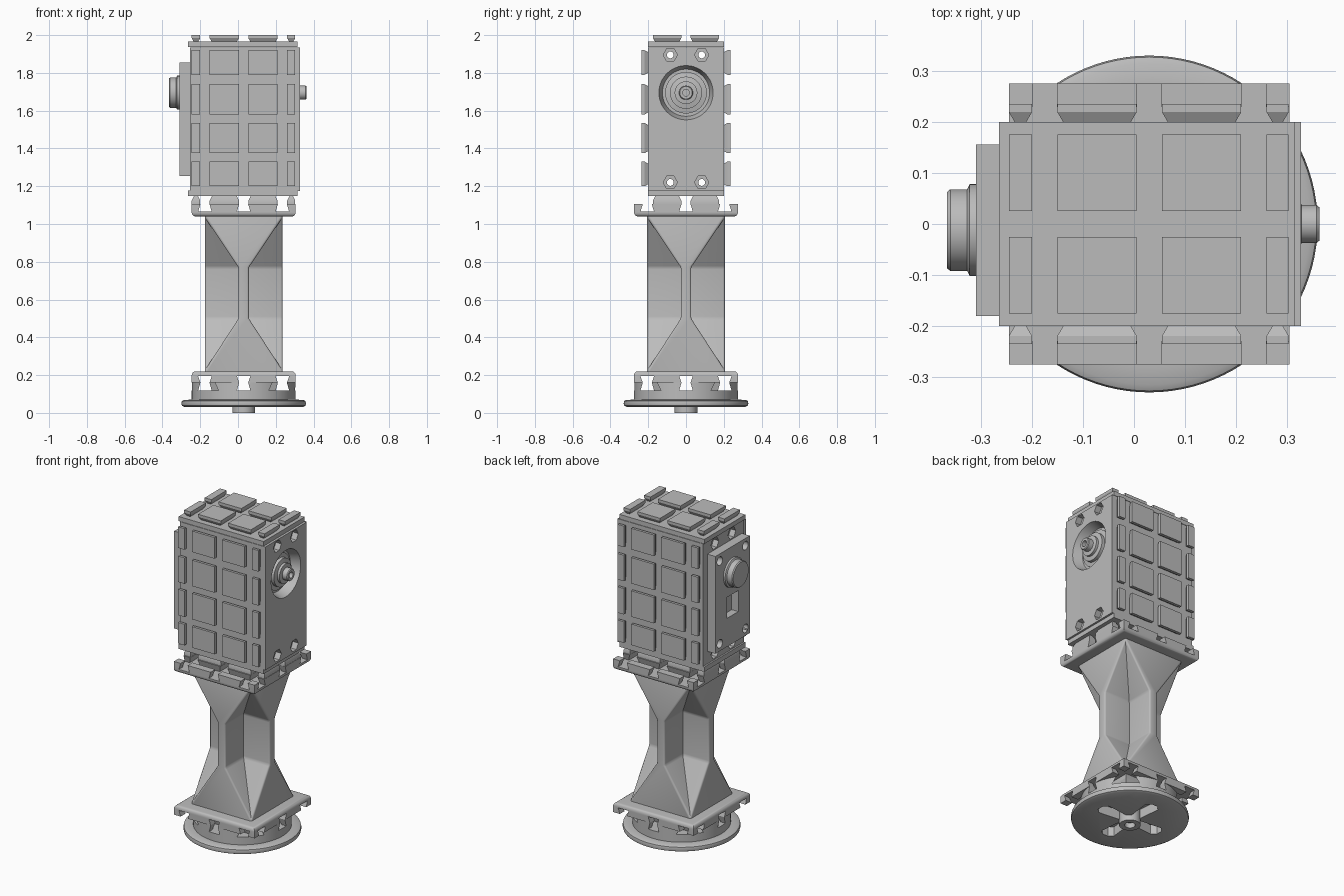
import bpy, bmesh, math

cube = bpy.data.objects.get("Cube")
if cube:
    bpy.data.objects.remove(cube, do_unlink=True)

grey = bpy.data.materials.new("plain grey")
grey.use_nodes = True
colour = (0.5, 0.5, 0.5, 1)
grey.diffuse_color = colour
grey.node_tree.nodes["Principled BSDF"].inputs["Base Color"].default_value = colour

CX = 0.03                      # centre line of the column
PITCH = 0.205                  # spacing of the connector grooves
PLACE = {"x": lambda u, v, w: (w, u, v),
         "y": lambda u, v, w: (u, w, v),
         "z": lambda u, v, w: (u, v, w)}


def finish(name, bm):
    bmesh.ops.recalc_face_normals(bm, faces=bm.faces)
    mesh = bpy.data.meshes.new(name)
    bm.to_mesh(mesh)
    bm.free()
    mesh.materials.append(grey)
    ob = bpy.data.objects.new(name, mesh)
    bpy.context.collection.objects.link(ob)
    return ob


def loft(name, axis, rings, round_at=None, radius=0.02):
    """Skin between outlines given as (position, points) along an axis."""
    bm = bmesh.new()
    loops = [[bm.verts.new(PLACE[axis](u, v, w)) for u, v in pts] for w, pts in rings]
    n = len(loops[0])
    for a, b in zip(loops, loops[1:]):
        for i in range(n):
            j = (i + 1) % n
            bm.faces.new((a[i], a[j], b[j], b[i]))
    bm.faces.new(loops[0])
    bm.faces.new(loops[-1])
    if round_at is not None:
        edges = [e for e in bm.edges if all(abs(v.co.z - round_at) < 1e-5 for v in e.verts)]
        bmesh.ops.bevel(bm, geom=edges, offset=radius, segments=4, profile=0.5, affect="EDGES")
    return finish(name, bm)


def prism(name, axis, pts, lo, hi, **kw):
    return loft(name, axis, [(lo, pts), (hi, pts)], **kw)


def rect(u0, u1, v0, v1, inset=0):
    u0, u1, v0, v1 = u0 + inset, u1 - inset, v0 + inset, v1 - inset
    return [(u0, v0), (u1, v0), (u1, v1), (u0, v1)]


def circle(cu, cv, r, n=48, turn=0.0):
    return [(cu + r * math.cos(turn + 2 * math.pi * i / n),
             cv + r * math.sin(turn + 2 * math.pi * i / n)) for i in range(n)]


def turned(name, axis, cu, cv, profile, n=64):
    return loft(name, axis, [(w, circle(cu, cv, r, n)) for r, w in profile])


def cut(ob, cutters):
    """Subtract the cutters, bake the result and discard them."""
    for c in cutters:
        c.hide_render = True
        mod = ob.modifiers.new("cut", "BOOLEAN")
        mod.operation, mod.solver, mod.object = "DIFFERENCE", "EXACT", c
    bake(ob)
    for c in cutters:
        bpy.data.objects.remove(c, do_unlink=True)


def bake(ob):
    bpy.context.view_layer.update()
    graph = bpy.context.evaluated_depsgraph_get()
    mesh = bpy.data.meshes.new_from_object(ob.evaluated_get(graph))
    ob.modifiers.clear()
    ob.data = mesh


def grooves(floor, mouth):
    """Dovetail groove cutters, three each way, narrow at the mouth."""
    over = mouth + (0.01 if mouth > floor else -0.01)
    out = []
    for axis, c in (("x", 0), ("y", CX)):
        for k in (-1, 0, 1):
            m = c + k * PITCH
            pts = [(m - 0.036, floor), (m + 0.036, floor), (m + 0.024, mouth),
                   (m + 0.024, over), (m - 0.024, over), (m - 0.024, mouth)]
            out.append(prism("groove_cutter", axis, pts, -0.5, 0.5))
    return out


def pad(name, axis, bounds, base, outer):
    """Block with undercut sides."""
    step = outer - base
    wide = rect(*bounds)
    return loft(name, axis, [(base, rect(*bounds, inset=0.014)),
                             (base + step * 0.6, wide), (outer, wide)])


# Base wheel with crossed slots underneath and grooves on top
wheel = turned("base_wheel", "z", CX, 0,
               [(0.315, 0.032), (0.327, 0.038), (0.33, 0.05), (0.327, 0.063),
                (0.315, 0.069), (0.275, 0.07), (0.275, 0.16)], 96)
slots = []
for sx, sy in ((1, 0), (-1, 0), (0, 1), (0, -1)):
    pts = [(0.05, -0.03), (0.19, -0.045), (0.215, -0.02), (0.215, 0.02), (0.19, 0.045), (0.05, 0.03)]
    pts = [(CX + u * sx - v * sy, u * sy + v * sx) for u, v in pts]
    slots.append(prism("slot_cutter", "z", pts, 0.0, 0.09))
cut(wheel, slots + grooves(0.118, 0.16))
hub = turned("wheel_hub", "z", CX, 0, [(0.06, 0), (0.06, 0.1)])
cut(hub, [prism("hub_hole_cutter", "z", circle(CX, 0, 0.03, 24), -0.01, 0.05)])

# Square connector plates at both ends of the column
square = rect(CX - 0.275, CX + 0.275, -0.275, 0.275)
lower = prism("lower_connector", "z", square, 0.16, 0.22, round_at=0.22)
cut(lower, grooves(0.195, 0.16))
upper = prism("upper_connector", "z", square, 1.04, 1.105, round_at=1.04)
cut(upper, grooves(1.065, 1.105))

# Cross-shaped column flaring to a square at each end
waist = [(0.206, 0.205), (0.206, 0.225), (0.027, 0.5), (0.027, 0.77), (0.206, 1.035), (0.206, 1.055)]
for axis, c, other in (("y", CX, 0), ("x", 0, CX)):
    pts = [(c + r, z) for r, z in waist] + [(c - r, z) for r, z in reversed(waist)]
    web = prism("column_web_" + axis, axis, pts, other - 0.206, other + 0.206)
    mod = web.modifiers.new("soft edges", "BEVEL")
    mod.width, mod.segments, mod.limit_method = 0.01, 3, "ANGLE"
    bake(web)

# Housing with a round recess, hex pockets and through holes
housing = prism("housing", "x", rect(-0.2, 0.2, 1.175, 1.935), -0.255, 0.327)
tools = [loft("recess_cutter", "x", [(0.27, circle(0, 1.695, 0.125)), (0.34, circle(0, 1.695, 0.148))])]
for y in (-0.083, 0.083):
    for z in (1.22, 1.895):
        tools.append(prism("bolt_hole_cutter", "x", circle(y, z, 0.018, 20), -0.4, 0.4))
        for lo, hi in ((0.29, 0.4), (-0.4, -0.22)):
            tools.append(prism("hex_cutter", "x", circle(y, z, 0.038, 6), lo, hi))
cut(housing, tools)
for name, lo, hi in (("bottom_flange", 1.148, 1.178), ("top_flange", 1.937, 1.965)):
    prism(name, "z", rect(-0.265, 0.315, -0.2, 0.2), lo, hi)

# Undercut pads on the front, back, top and bottom of the housing
columns = [(-0.245, -0.2), (-0.15, 0.005), (0.055, 0.21), (0.26, 0.303)]
rows = [(1.2, 1.33), (1.375, 1.535), (1.58, 1.74), (1.79, 1.92)]
for cols in columns:
    for row in rows:
        pad("front_pad", "y", cols + row, -0.195, -0.235)
        pad("back_pad", "y", cols + row, 0.195, 0.235)
    for depth in ((-0.175, -0.025), (0.025, 0.175)):
        pad("top_pad", "z", cols + depth, 1.96, 2.0)
        pad("bottom_pad", "z", cols + depth, 1.152, 1.105)

# Stepped spindle on the right-hand face
spindle = turned("spindle", "x", 0, 1.695,
                 [(0.11, 0.26), (0.11, 0.28), (0.085, 0.285), (0.085, 0.305), (0.06, 0.31),
                  (0.06, 0.325), (0.037, 0.328), (0.037, 0.358), (0.033, 0.363)])
cut(spindle, [prism("spindle_hole_cutter", "x", circle(0, 1.695, 0.018, 24), 0.33, 0.4)])

# Cover plate with corner holes, window and knob on the other face
PY = -0.012
cover = prism("cover_plate", "x", rect(PY - 0.168, PY + 0.168, 1.255, 1.855), -0.31, -0.25)
tools = [prism("window_cutter", "x", rect(PY - 0.055, PY + 0.055, 1.43, 1.56), -0.35, -0.265)]
for y in (PY - 0.125, PY + 0.125):
    for z in (1.3, 1.81):
        tools.append(prism("corner_hole_cutter", "x", circle(y, z, 0.026, 24), -0.35, -0.265))
cut(cover, tools)
turned("knob", "x", PY, 1.695,
       [(0.09, -0.305), (0.09, -0.322), (0.08, -0.327), (0.08, -0.36), (0.075, -0.366)])

# Smooth the curved parts while keeping sharp edges
bpy.ops.object.select_all(action="DESELECT")
for ob in bpy.context.scene.objects:
    if ob.type == "MESH" and grey.name in ob.data.materials:
        ob.select_set(True)
        bpy.context.view_layer.objects.active = ob
bpy.ops.object.shade_smooth_by_angle(angle=math.radians(30))
